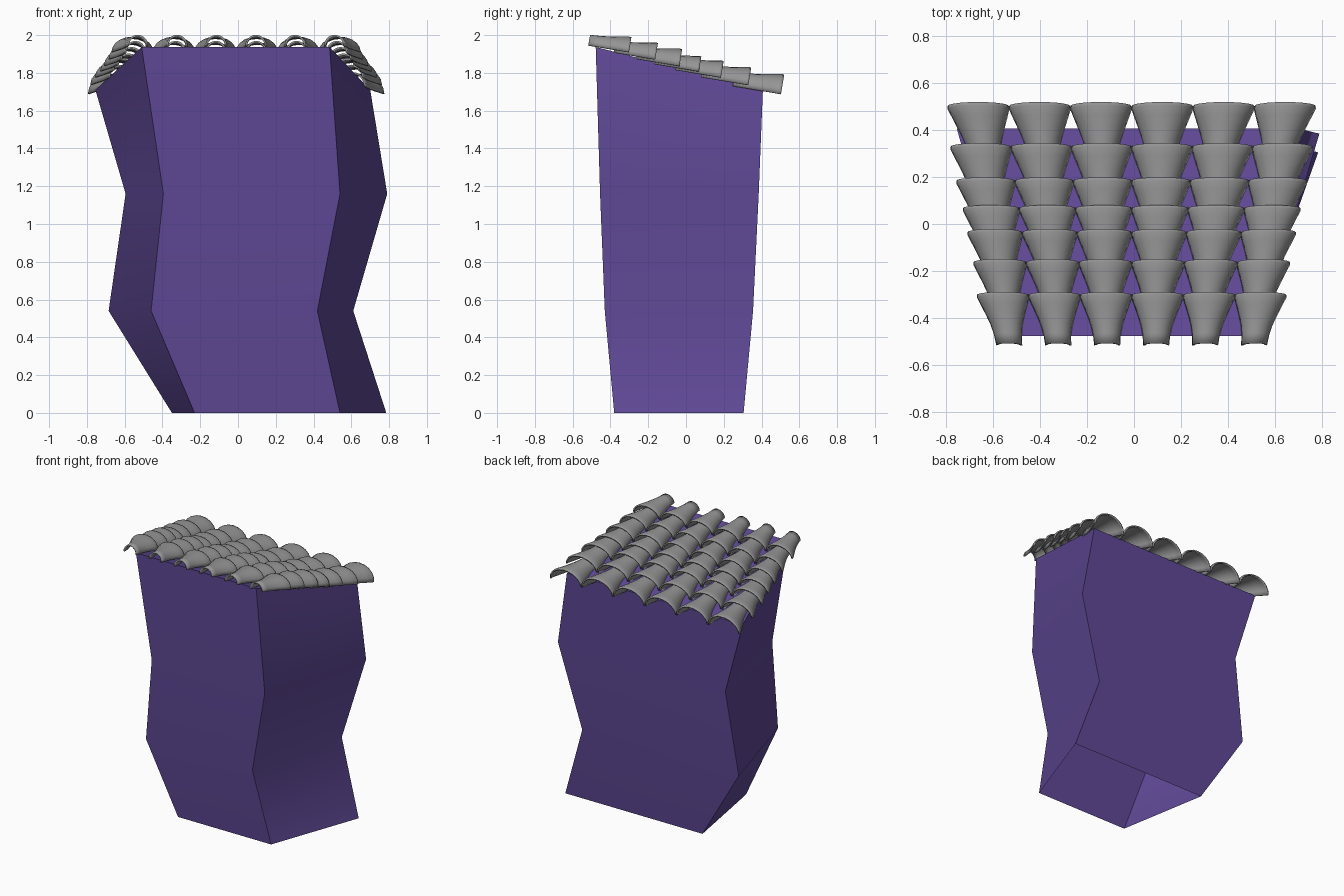
import bpy, bmesh, math

if "Cube" in bpy.data.objects:
    bpy.data.objects.remove(bpy.data.objects["Cube"])


def material(name, rgb):
    m = bpy.data.materials.new(name)
    m.diffuse_color = (*rgb, 1)
    m.use_nodes = True
    m.node_tree.nodes["Principled BSDF"].inputs["Base Color"].default_value = m.diffuse_color
    return m


purple = material("purple_wall", (0.115, 0.066, 0.305))
grey = material("grey_tile", (0.30, 0.30, 0.30))


def finish(bm, name, mat):
    me = bpy.data.meshes.new(name)
    bmesh.ops.recalc_face_normals(bm, faces=bm.faces)
    bm.to_mesh(me)
    bm.free()
    me.materials.append(mat)
    ob = bpy.data.objects.new(name, me)
    bpy.context.collection.objects.link(ob)
    bpy.ops.object.select_all(action='DESELECT')
    ob.select_set(True)
    bpy.context.view_layer.objects.active = ob
    bpy.ops.object.shade_smooth_by_angle(angle=math.radians(35))
    return ob


# Crooked body, open at the bottom:
# front left x, front right x, back left x, back right x, front y, back y, front z, back z
levels = [
    (-0.23, 0.54, -0.35, 0.785, -0.38, 0.305, 0.0, 0.0),
    (-0.46, 0.42, -0.685, 0.61, -0.43, 0.355, 0.54, 0.54),
    (-0.395, 0.54, -0.595, 0.79, -0.455, 0.385, 1.16, 1.16),
    (-0.51, 0.485, -0.755, 0.70, -0.478, 0.407, 1.937, 1.71),
]
bm = bmesh.new()
rings = []
for fl, fr, bl, br, fy, by, fz, bz in levels:
    rings.append([bm.verts.new(p) for p in
                  ((fl, fy, fz), (fr, fy, fz), (br, by, bz), (bl, by, bz))])
for a, b in zip(rings, rings[1:]):
    for i in range(4):
        j = (i + 1) % 4
        bm.faces.new((a[i], a[j], b[j], b[i]))
bm.faces.new(rings[-1])
finish(bm, "body_walls", purple)

# Flared barrel tiles: position along tile, relative width, relative height
flare = [(0, 0.50, 0.70), (0.2, 0.53, 0.73), (0.4, 0.61, 0.78), (0.6, 0.74, 0.85),
         (0.8, 0.89, 0.93), (0.95, 1.0, 1.0), (1.0, 0.985, 0.985)]
TILT = 0.165
SEG = 10


def add_tile(bm, x, y, z, width, height, length, fan):
    rings = []
    for t, w, h in flare:
        d = (t - 1) * length
        ring = []
        for k in range(SEG + 1):
            a = math.pi * k / SEG
            up = math.sin(a) * height * h
            ring.append(bm.verts.new((x + fan * d - math.cos(a) * width * w / 2,
                                      y + d + up * TILT,
                                      z - d * TILT + up)))
        rings.append(ring)
    for a, b in zip(rings, rings[1:]):
        for k in range(SEG):
            bm.faces.new((a[k], a[k + 1], b[k + 1], b[k]))


# Rows from front to back: rear end y at the base, total row width, tile height
rows = [(-0.302, 1.32, 0.080), (-0.163, 1.35, 0.088), (-0.035, 1.40, 0.090),
        (0.068, 1.44, 0.080), (0.185, 1.495, 0.088), (0.33, 1.545, 0.093),
        (0.503, 1.57, 0.104)]
for n, (y, total, height) in enumerate(rows, 1):
    bm = bmesh.new()
    w = total / 6
    z = 1.91 - 0.275 * (y + 0.302)
    for i in range(6):
        c = i - 2.5
        add_tile(bm, c * w - 0.01, y, z, w * 1.01, height, 0.215 * w / 0.22, c * 0.053)
    ob = finish(bm, f"roof_tile_row_{n}", grey)
    mod = ob.modifiers.new("thickness", 'SOLIDIFY')
    mod.thickness = 0.01
    mod.offset = -1
